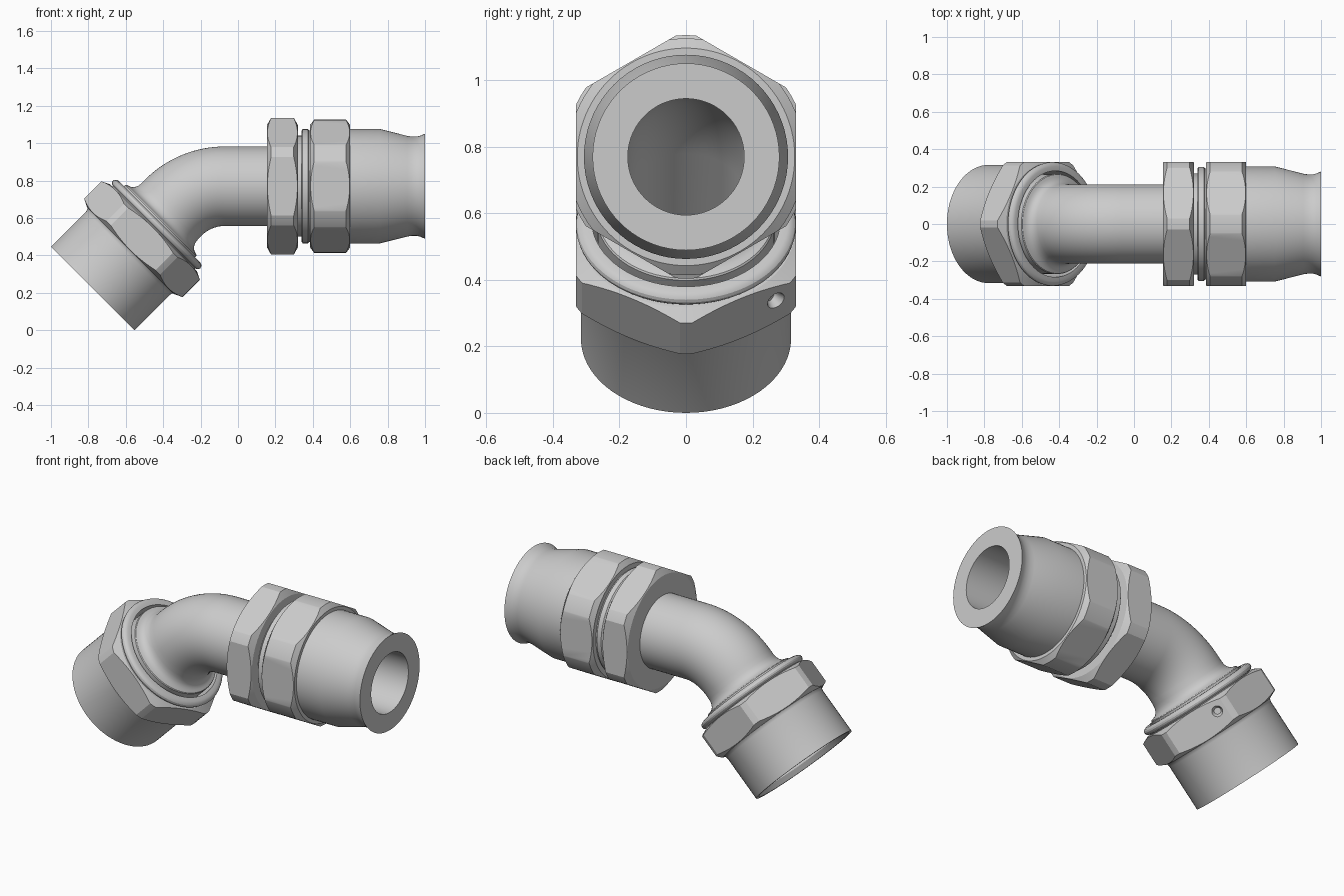
import bpy, bmesh
from math import sin, cos, pi, radians
from mathutils import Vector

if "Cube" in bpy.data.objects:
    bpy.data.objects.remove(bpy.data.objects["Cube"])

Y = Vector((0, 1, 0))
MAIN = (Vector((0, 0, 0.77)), Vector((1, 0, 0)))                             # straight end
LOW = (Vector((-0.7768, 0, 0.2235)), Vector((1, 0, 1)).normalized())         # angled end


def on_axis(axis, profile):
    """Turn (distance, radius) pairs into ring stations along an axis."""
    o, d = axis
    return [(o + d * s, d, r) for s, r in profile]


def rings(name, stations, seg=72, closed=True):
    """Skin circles along stations; closed joins last to first, else caps."""
    bm = bmesh.new()
    loops = []
    for c, d, r in stations:
        n = Vector((-d.z, 0, d.x))
        loops.append([bm.verts.new(c + r * (cos(a) * n + sin(a) * Y))
                      for a in (2 * pi * i / seg for i in range(seg))])
    pairs = list(zip(loops, loops[1:]))
    if closed:
        pairs.append((loops[-1], loops[0]))
    else:
        bm.faces.new(loops[0])
        bm.faces.new(loops[-1])
    for a, b in pairs:
        for i in range(seg):
            j = (i + 1) % seg
            bm.faces.new((a[i], a[j], b[j], b[i]))
    bmesh.ops.recalc_face_normals(bm, faces=bm.faces)
    me = bpy.data.meshes.new(name)
    bm.to_mesh(me)
    bm.free()
    ob = bpy.data.objects.new(name, me)
    bpy.context.collection.objects.link(ob)
    return ob


def activate(ob):
    bpy.ops.object.select_all(action='DESELECT')
    ob.select_set(True)
    bpy.context.view_layer.objects.active = ob


def boolean(ob, other, op):
    m = ob.modifiers.new("cut", 'BOOLEAN')
    m.operation, m.object, m.solver = op, other, 'EXACT'
    activate(ob)
    bpy.ops.object.modifier_apply(modifier=m.name)
    bpy.data.objects.remove(other)


def smooth(ob):
    activate(ob)
    bpy.ops.object.shade_smooth_by_angle(angle=radians(24))


def hexagon(name, axis, a, b, corner, bore, flat=0.331):
    """Hexagon whose corners are turned down and chamfered."""
    ob = rings(name, on_axis(axis, [(a, flat / cos(pi / 6)), (b, flat / cos(pi / 6))]), 6, False)
    ch = 0.022
    blank = rings("blank", on_axis(axis, [
        (a, bore), (a, 0.327), (a + ch, corner), (b - ch, corner), (b, 0.327), (b, bore)]), 96)
    boolean(ob, blank, 'INTERSECT')
    return ob


# bent tube with its cone nose, shoulder and fillet
R, steps = 0.39, 18
centre = Vector((-0.07, 0, 0.77 - R))
bend = []
for i in range(steps + 1):
    t = radians(45) * (1 - i / steps)
    bend.append((centre + R * Vector((-sin(t), 0, cos(t))), Vector((cos(t), 0, sin(t)))))
nose = [(0.12, 0.215), (0.32, 0.268), (0.515, 0.268), (0.52, 0.264), (0.524, 0.25),
        (0.53, 0.236), (0.542, 0.224), (0.56, 0.216), (0.58, 0.213)]
tube = on_axis(LOW, nose)
tube += [(c, d, 0.2125) for c, d in bend]
tube += on_axis(MAIN, [(0.5, 0.2125), (0.5, 0.175)])
tube += [(c, d, 0.175) for c, d in reversed(bend)]
tube += on_axis(LOW, [(0.12, 0.175)])
smooth(rings("elbow_tube", tube))

# swivel nut: round skirt and rounded top collar
smooth(rings("swivel_nut_skirt", on_axis(LOW, [
    (0, 0.298), (0, 0.316), (0.265, 0.316), (0.28, 0.319), (0.29, 0.326), (0.31, 0.328),
    (0.44, 0.328), (0.456, 0.312), (0.464, 0.312), (0.468, 0.323), (0.475, 0.329),
    (0.484, 0.331), (0.493, 0.328), (0.5, 0.321), (0.505, 0.308), (0.505, 0.284),
    (0.32, 0.28), (0.03, 0.28)])))

# swivel nut hexagon with a drilled hole in one flat
nut = hexagon("swivel_nut_hex", LOW, 0.285, 0.46, 0.372, 0.29)
e = Vector((1, 0, -1)).normalized()
normal = e * cos(pi / 6) + Y * sin(pi / 6)
spot = LOW[0] + LOW[1] * 0.388 + normal * 0.331 + (Y * cos(pi / 6) - e * sin(pi / 6)) * 0.121
bpy.ops.mesh.primitive_cone_add(vertices=24, radius1=0.004, radius2=0.036, depth=0.07, location=spot - normal * 0.02)
drill = bpy.context.object
drill.hide_render = True
drill.rotation_euler = normal.to_track_quat('Z', 'Y').to_euler()
bpy.context.view_layer.update()
boolean(nut, drill, 'DIFFERENCE')
smooth(nut)

# straight end: two hexagons
smooth(hexagon("body_hex", MAIN, 0.155, 0.32, 0.366, 0.2))
smooth(hexagon("sleeve_hex", MAIN, 0.385, 0.6, 0.356, 0.2))

# collar between the hexagons
smooth(rings("middle_collar", on_axis(MAIN, [
    (0.3, 0.2), (0.3, 0.27), (0.34, 0.27), (0.34, 0.298), (0.346, 0.305), (0.374, 0.305),
    (0.38, 0.298), (0.4, 0.298), (0.4, 0.2)])))

# crimped hose sleeve with flared mouth
smooth(rings("hose_sleeve", on_axis(MAIN, [
    (0.45, 0.175), (0.45, 0.307), (0.755, 0.307), (0.905, 0.269), (0.93, 0.265),
    (0.955, 0.265), (0.975, 0.27), (1.0, 0.281), (1.0, 0.175)])))
